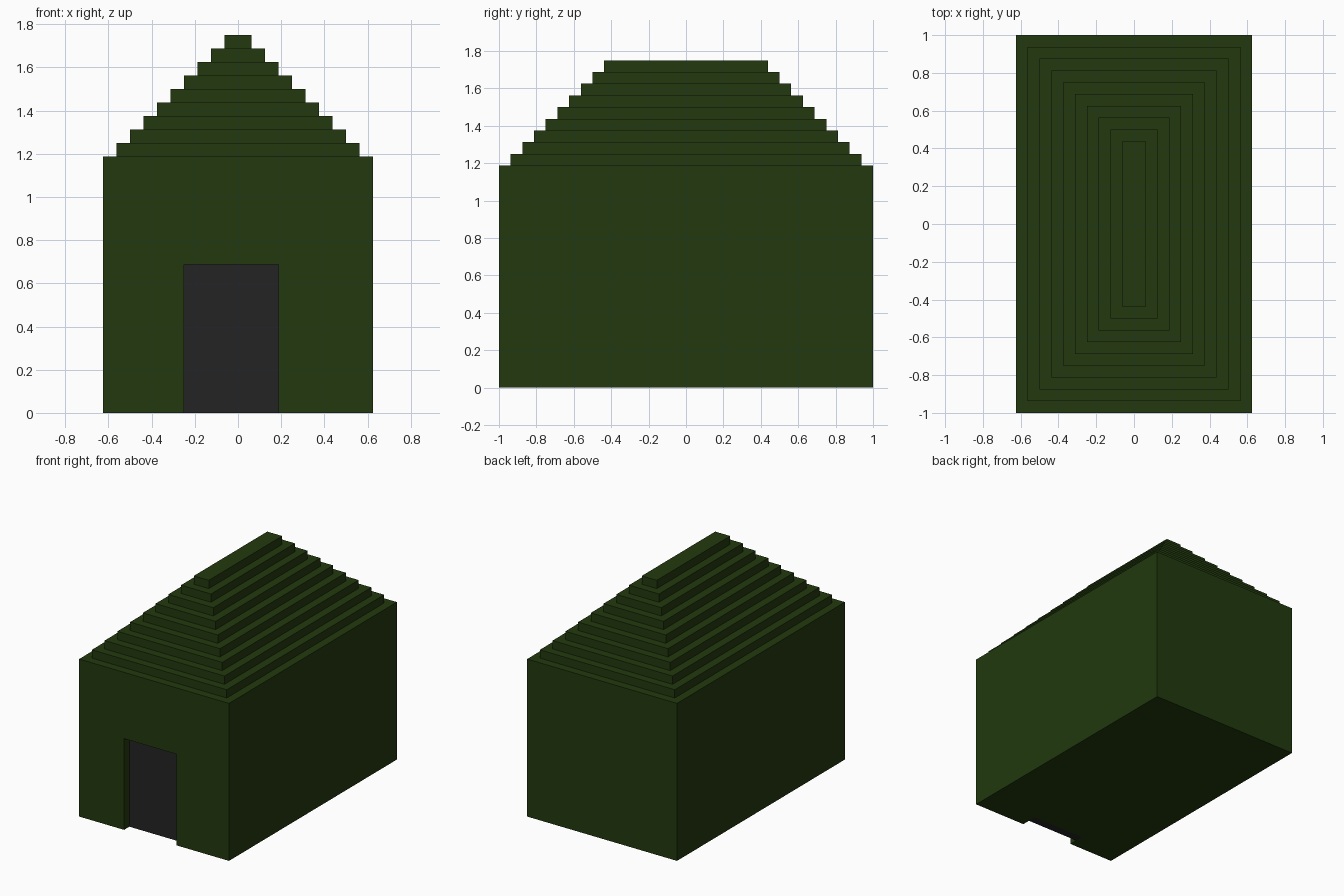
import bpy, bmesh

if "Cube" in bpy.data.objects:
    bpy.data.objects.remove(bpy.data.objects["Cube"])

U = 0.0625                      # one block unit
HALF_X, HALF_Y = 10 * U, 16 * U
WALL_TOP = 19 * U
STEPS = 9


def material(name, rgb):
    m = bpy.data.materials.new(name)
    m.diffuse_color = (*rgb, 1.0)
    m.use_nodes = True
    m.node_tree.nodes["Principled BSDF"].inputs["Base Color"].default_value = m.diffuse_color
    return m


green = material("dark green", (0.0160, 0.0409, 0.0044))
grey = material("charcoal grey", (0.0176, 0.0176, 0.0176))


def add_object(name, bm, mat):
    bmesh.ops.recalc_face_normals(bm, faces=bm.faces)
    mesh = bpy.data.meshes.new(name)
    bm.to_mesh(mesh)
    bm.free()
    mesh.materials.append(mat)
    ob = bpy.data.objects.new(name, mesh)
    bpy.context.collection.objects.link(ob)
    return ob


def box(name, lo, hi, mat):
    bm = bmesh.new()
    bmesh.ops.create_cube(bm, size=1)
    for v in bm.verts:
        v.co = [(a + b) / 2 + c * (b - a) for a, b, c in zip(lo, hi, v.co)]
    return add_object(name, bm, mat)


# House: walls plus stepped hip roof, as stacked rectangular rings
levels = [(0, 0.0), (0, WALL_TOP)]
for i in range(1, STEPS + 1):
    z = WALL_TOP + (i - 1) * U
    levels += [(i, z), (i, z + U)]

bm = bmesh.new()
rings = []
for inset, z in levels:
    x, y = HALF_X - inset * U, HALF_Y - inset * U
    rings.append([bm.verts.new((sx * x, sy * y, z))
                  for sx, sy in ((-1, -1), (1, -1), (1, 1), (-1, 1))])
for a, b in zip(rings, rings[1:]):
    for k in range(4):
        n = (k + 1) % 4
        bm.faces.new((a[k], a[n], b[n], b[k]))
bm.faces.new(rings[0][::-1])
bm.faces.new(rings[-1])
house = add_object("house_body", bm, green)

# Doorway pocket cut in the front wall
cutter = box("doorway_cutter", (-4 * U, -HALF_Y - U, -U),
             (3 * U, -HALF_Y + 2 * U, 11 * U), green)
cutter.hide_render = True
cut = house.modifiers.new("doorway", 'BOOLEAN')
cut.operation = 'DIFFERENCE'
cut.solver = 'EXACT'
cut.object = cutter
bpy.context.view_layer.objects.active = house
house.select_set(True)
bpy.ops.object.modifier_apply(modifier=cut.name)
bpy.data.objects.remove(cutter)

# Door slab, recessed one unit behind the wall face
box("door", (-4 * U, -HALF_Y + U, 0), (3 * U, -HALF_Y + 2 * U, 11 * U), grey)
